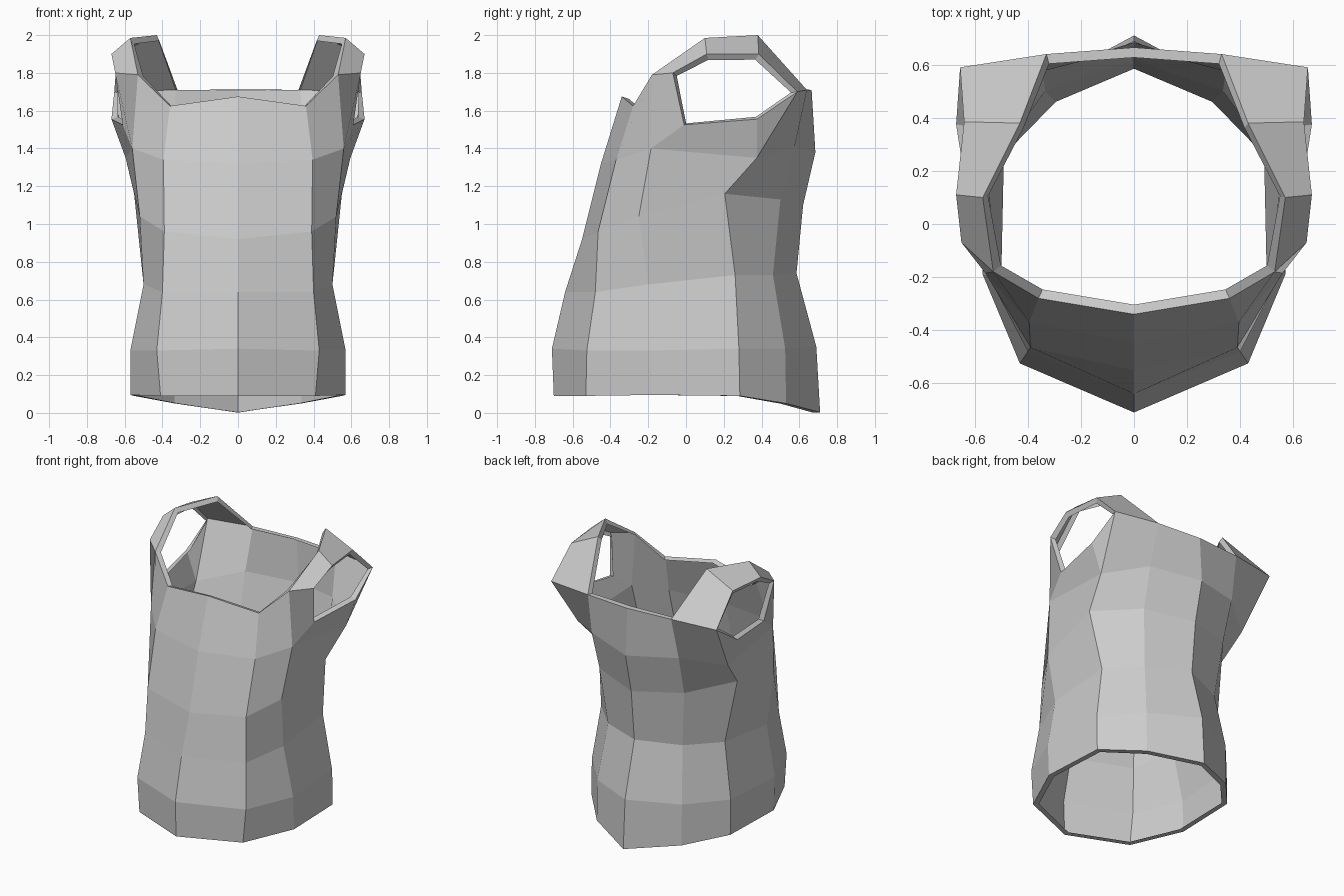
import bpy
import bmesh

# Right-hand half: vertical seam profiles from front centre round to back centre
# (hem, hip, waist, ribs, chest)
seams = [
    [(0, -.70, .09), (0, -.71, .34), (0, -.64, .64), (0, -.55, .92), (0, -.45, 1.32)],
    [(.41, -.53, .09), (.43, -.525, .33), (.40, -.48, .64), (.39, -.465, .96), (.395, -.37, 1.34)],
    [(.57, -.18, .095), (.57, -.19, .33), (.50, -.20, .68), (.52, -.25, 1.04), (.56, -.185, 1.40)],
    [(.55, .285, .09), (.55, .28, .34), (.49, .26, .73), (.55, .205, 1.16), (.595, .375, 1.35)],
    [(.335, .53, .05), (.335, .525, .34), (.295, .46, .73), (.335, .50, 1.13), (.345, .575, 1.41)],
    [(0, .71, .003), (0, .69, .35), (0, .585, .74), (0, .62, 1.10), (0, .685, 1.38)],
]
# Neckline, front centre over the strap to back centre
neckline = [(0, -.34, 1.675), (.36, -.28, 1.625), (.53, -.18, 1.79), (.57, .10, 1.985),
            (.43, .38, 2.0), (.33, .64, 1.71), (0, .665, 1.71)]
# Armhole loop, front edge over the top and back underneath
armhole = [(.65, -.07, 1.80), (.67, .11, 1.90), (.64, .385, 1.90),
           (.655, .59, 1.70), (.67, .375, 1.555), (.61, -.01, 1.525)]

bm = bmesh.new()
S = [[bm.verts.new(p) for p in seam] for seam in seams]
N = [bm.verts.new(p) for p in neckline]
A = [bm.verts.new(p) for p in armhole]

# Body panels
for left, right in zip(S, S[1:]):
    for r in range(4):
        bm.faces.new((left[r], right[r], right[r + 1], left[r + 1]))

# Chest, underarm and upper back panels
top = [seam[-1] for seam in S]
for face in ((top[0], top[1], N[1], N[0]),
             (top[1], top[2], N[2], N[1]),
             (top[2], A[5], A[0], N[2]),
             (top[2], top[3], A[4], A[5]),
             (top[3], A[3], A[4]),
             (top[3], top[4], N[5], A[3]),
             (top[4], top[5], N[6], N[5])):
    bm.faces.new(face)

# Shoulder strap
for i in range(3):
    bm.faces.new((N[i + 2], A[i], A[i + 1], N[i + 3]))

mesh = bpy.data.meshes.new("vest")
bm.to_mesh(mesh)
bm.free()
vest = bpy.data.objects.new("vest", mesh)
bpy.context.collection.objects.link(vest)

# Mirror to the other side, then turn a narrow hem inward at every opening
mirror = vest.modifiers.new("mirror", 'MIRROR')
mirror.use_clip = True
hem = vest.modifiers.new("turned_hem", 'SOLIDIFY')
hem.thickness = 0.038
hem.offset = -1
hem.use_rim_only = True
